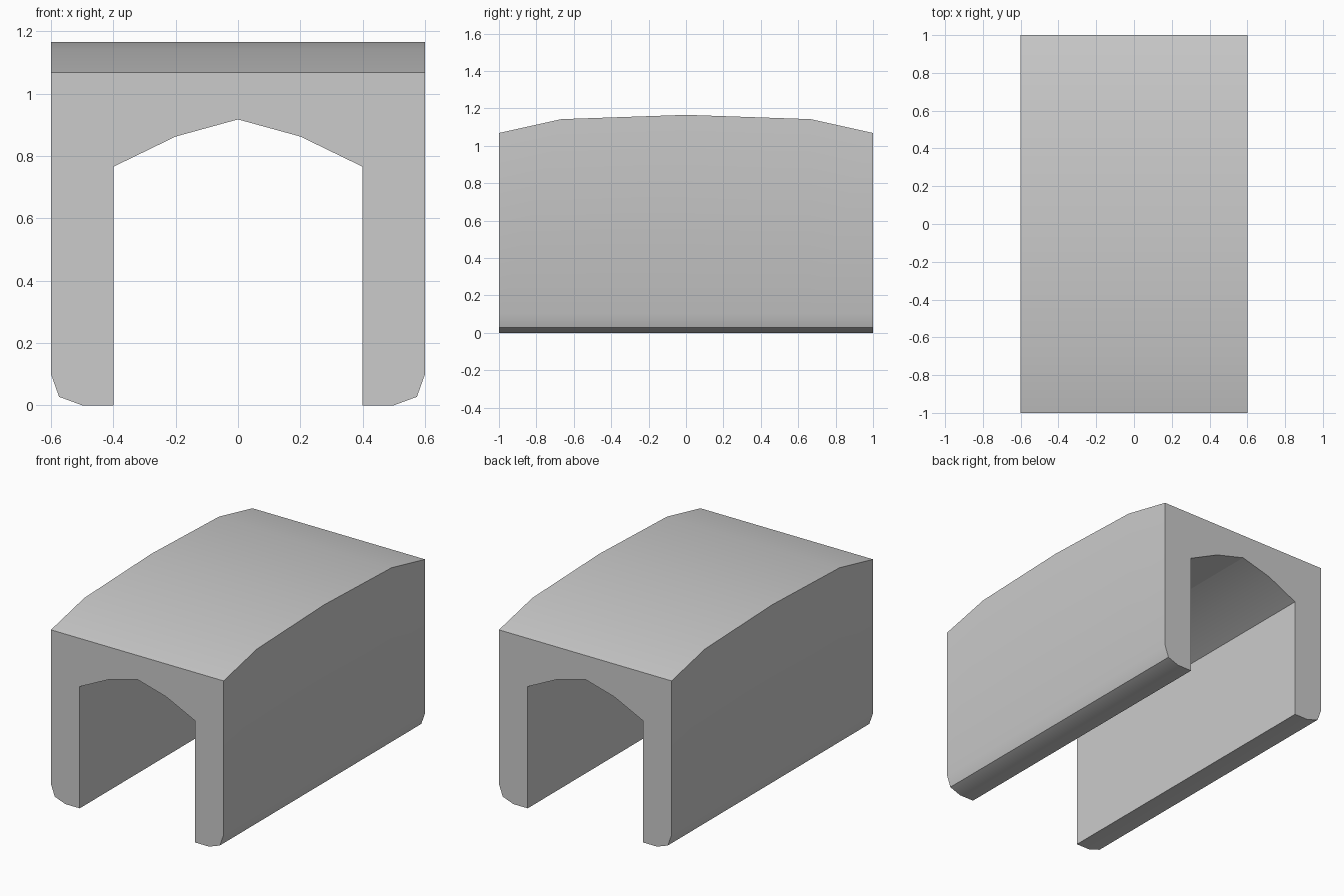
import bpy, bmesh, math

if "Cube" in bpy.data.objects:
    bpy.data.objects.remove(bpy.data.objects["Cube"])

# Right half of the front profile, from arch crown down and round the foot (x, z)
half = [(0.2, 0.862), (0.4, 0.765), (0.4, 0), (0.5, 0), (0.574, 0.027), (0.6, 0.1)]
# Crowned roof: height of the roof along y
roof = [(-1, 1.068), (-0.667, 1.142), (0, 1.165), (0.667, 1.142), (1, 1.068)]


def section(top):
    right = half + [(0.6, top)]
    return [(0, 0.917)] + right + [(-x, z) for x, z in reversed(right)]


# Arched tunnel block: loft the profile through the roof stations
bm = bmesh.new()
rings = [[bm.verts.new((x, y, z)) for x, z in section(top)] for y, top in roof]
for a, b in zip(rings, rings[1:]):
    n = len(a)
    for i in range(n):
        j = (i + 1) % n
        bm.faces.new((a[i], a[j], b[j], b[i]))

# Flat front and back ends
bm.faces.new(rings[0])
bm.faces.new(rings[-1])
bmesh.ops.recalc_face_normals(bm, faces=bm.faces)

mesh = bpy.data.meshes.new("arched_block")
bm.to_mesh(mesh)
bm.free()
block = bpy.data.objects.new("arched_block", mesh)
bpy.context.collection.objects.link(block)

# Smooth the roof and foot curves, keep the hard edges
bpy.context.view_layer.objects.active = block
block.select_set(True)
bpy.ops.object.shade_smooth_by_angle(angle=math.radians(30))
